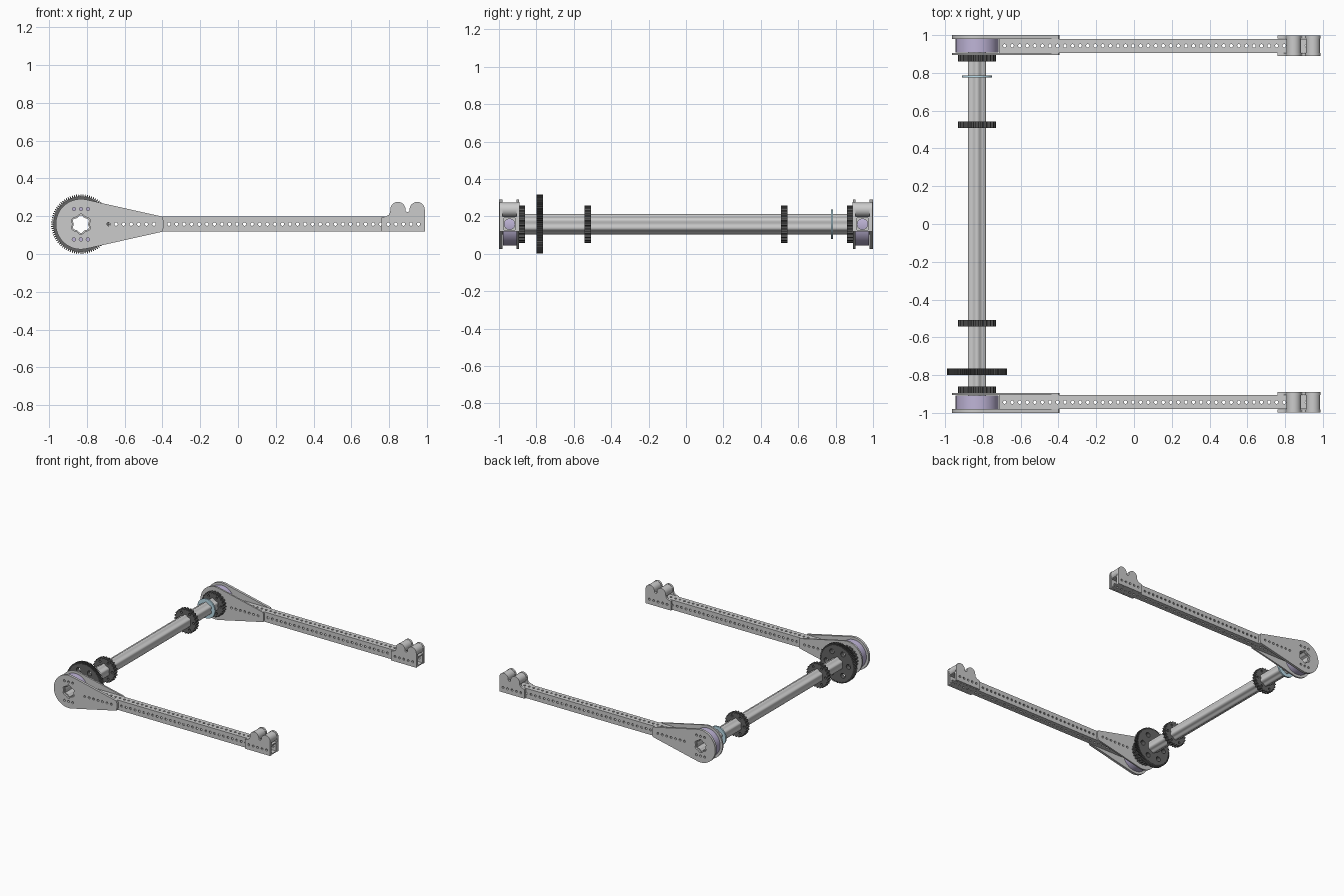
import bpy, bmesh
from math import sin, cos, pi, radians

if "Cube" in bpy.data.objects:
    bpy.data.objects.remove(bpy.data.objects["Cube"])

XC, ZC = -0.831, 0.158          # shaft axis
HALF = 0.04                     # half height of arm tube


def material(name, rgb):
    m = bpy.data.materials.new(name)
    m.diffuse_color = (*rgb, 1)
    m.use_nodes = True
    m.node_tree.nodes["Principled BSDF"].inputs["Base Color"].default_value = m.diffuse_color
    return m


DARK = material("dark_grey", (0.13, 0.13, 0.13))
PURPLE = material("lilac", (0.52, 0.46, 0.68))
BLUE = material("pale_blue", (0.5, 0.72, 0.82))


def arc(cx, cy, r, a0=0, a1=360, n=12, closed=True):
    count = n if closed else n + 1
    return [(cx + r * cos(radians(a0 + (a1 - a0) * i / n)),
             cy + r * sin(radians(a0 + (a1 - a0) * i / n))) for i in range(count)]


def toothed(r_out, r_in, n):
    pts = []
    for i in range(n):
        for f, r in ((-0.36, r_in), (-0.16, r_out), (0.16, r_out), (0.36, r_in)):
            a = 2 * pi * (i + f) / n
            pts.append((r * cos(a), r * sin(a)))
    return pts


def spline_ring(mean, amp):
    """Six-lobed outline with one lobe pointing up."""
    return [((mean + amp * cos(6 * a)) * sin(a), (mean + amp * cos(6 * a)) * cos(a))
            for a in (2 * pi * i / 48 for i in range(48))]


def ring_of_holes(n, radius, r):
    return [arc(radius * cos(2 * pi * i / n), radius * sin(2 * pi * i / n), r, n=14) for i in range(n)]


def sheet(name, loops, centre, thickness, upright=True, mat=None):
    """Flat outline with holes, given thickness; upright sheets lie in XZ."""
    cu = bpy.data.curves.new(name, 'CURVE')
    cu.dimensions, cu.fill_mode, cu.extrude = '2D', 'BOTH', thickness / 2
    for pts in loops:
        sp = cu.splines.new('POLY')
        sp.points.add(len(pts) - 1)
        for p, co in zip(sp.points, pts):
            p.co = (co[0], co[1], 0, 1)
        sp.use_cyclic_u = True
    tmp = bpy.data.objects.new(name + "_curve", cu)
    bpy.context.collection.objects.link(tmp)
    dg = bpy.context.evaluated_depsgraph_get()
    me = bpy.data.meshes.new_from_object(tmp.evaluated_get(dg))
    bpy.data.objects.remove(tmp)
    bm = bmesh.new()
    bm.from_mesh(me)
    bmesh.ops.remove_doubles(bm, verts=bm.verts, dist=1e-5)
    bmesh.ops.recalc_face_normals(bm, faces=bm.faces)
    bm.to_mesh(me)
    bm.free()
    me.shade_smooth()
    me.set_sharp_from_angle(angle=radians(30))
    me.materials.clear()
    if mat:
        me.materials.append(mat)
    ob = bpy.data.objects.new(name, me)
    ob.location = centre
    if upright:
        ob.rotation_euler.x = pi / 2
    bpy.context.collection.objects.link(ob)
    return ob


def on_shaft(name, loops, y, thickness, mat=None):
    return sheet(name, loops, (XC, y, ZC), thickness, True, mat)


BORE = spline_ring(0.0495, 0.0045)
hole_x = [-0.685 + 0.04 * i for i in range(42)]

# Hollow lobed cross shaft
on_shaft("cross_shaft", [BORE, spline_ring(0.0425, 0.0045)], 0, 1.97)

# Large drive gear and the pale washer
on_shaft("drive_gear", [toothed(0.158, 0.146, 84), BORE] + ring_of_holes(6, 0.1, 0.02), -0.783, 0.035, DARK)
on_shaft("shaft_washer", [arc(0, 0, 0.079, n=48), BORE], 0.781, 0.012, BLUE)

# Outlines shared by both arms
plate_outline = arc(0, 0, 0.133, 77, 283, 40, False) + [
    (0.43, -0.04), (0.436, -0.022), (0.437, 0), (0.436, 0.022), (0.43, 0.04)]
plate_holes = [arc(x, z, 0.009, n=12) for x in (-0.037, 0, 0.037) for z in (-0.08, 0.08)]
plate_holes += [arc(x - XC, 0, 0.009, n=12) for x in hole_x if x < -0.41]

bracket_outline = [(0.76, -HALF), (0.988, -HALF)]
bracket_outline += arc(0.948, 0.078, 0.04, 0, 180, 16, False)
bracket_outline += arc(0.897, 0.075, 0.011, 360, 180, 8, False)
bracket_outline += arc(0.846, 0.078, 0.04, 0, 180, 16, False)
bracket_outline += [(0.805, 0.062), (0.798, 0.05), (0.785, 0.042), (0.76, 0.035)]

X0, X1 = -0.715, 0.985
for side, s in (("front", -1), ("rear", 1)):
    mid = s * 0.9435
    # Sprocket and hub flange on the shaft
    wheel = [toothed(0.1, 0.091, 24), BORE] + ring_of_holes(6, 0.073, 0.009)
    on_shaft(side + "_sprocket", wheel, s * 0.525, 0.035, DARK)
    on_shaft(side + "_hub_flange", wheel, s * 0.877, 0.033, DARK)

    # Round spacer between the teardrop plates
    on_shaft(side + "_spacer", [arc(0, 0, 0.113, n=64), BORE], mid, 0.072, PURPLE)
    for label, y in (("outer", s * 0.990), ("inner", s * 0.900)):
        on_shaft(f"{side}_{label}_plate", [plate_outline, BORE] + plate_holes, y, 0.013 if label == "inner" else 0.02)

    # Perforated square arm tube made from four walls
    side_wall = [[(X0, -HALF), (X1, -HALF), (X1, HALF), (X0, HALF)]]
    side_wall += [arc(x, 0, 0.009, n=12) for x in hole_x]
    flat_wall = [[(X0, -0.029), (X1, -0.029), (X1, 0.029), (X0, 0.029)]]
    flat_wall += [arc(x, 0, 0.009, n=12) for x in hole_x]
    for d, label in ((-1, "low"), (1, "high")):
        sheet(f"{side}_arm_side_{label}", side_wall, (0, mid + d * 0.033, ZC), 0.008)
        sheet(f"{side}_arm_flat_{label}", flat_wall, (0, mid, ZC + d * (HALF - 0.004)), 0.008, False)

    # Round-bored plug inside the arm end
    plug = sheet(side + "_arm_plug", [[(-0.029, -0.032), (0.029, -0.032), (0.029, 0.032), (-0.029, 0.032)],
                                      arc(0, 0, 0.028, n=32)], (0.74, mid, ZC), 0.01)
    plug.rotation_euler.z = pi / 2

    # End bracket cheeks with two rollers between them
    cheek = [bracket_outline] + [arc(x, 0, 0.009, n=12) for x in hole_x if x > 0.78]
    for label, y in (("outer", s * 0.989), ("inner", s * 0.897)):
        sheet(f"{side}_bracket_{label}_cheek", cheek, (0, y, ZC), 0.016)
    for i, x in enumerate((0.846, 0.948)):
        sheet(f"{side}_bracket_roller_{i + 1}", [arc(0, 0, 0.038, n=32)], (x, mid, ZC + 0.078), 0.076)
